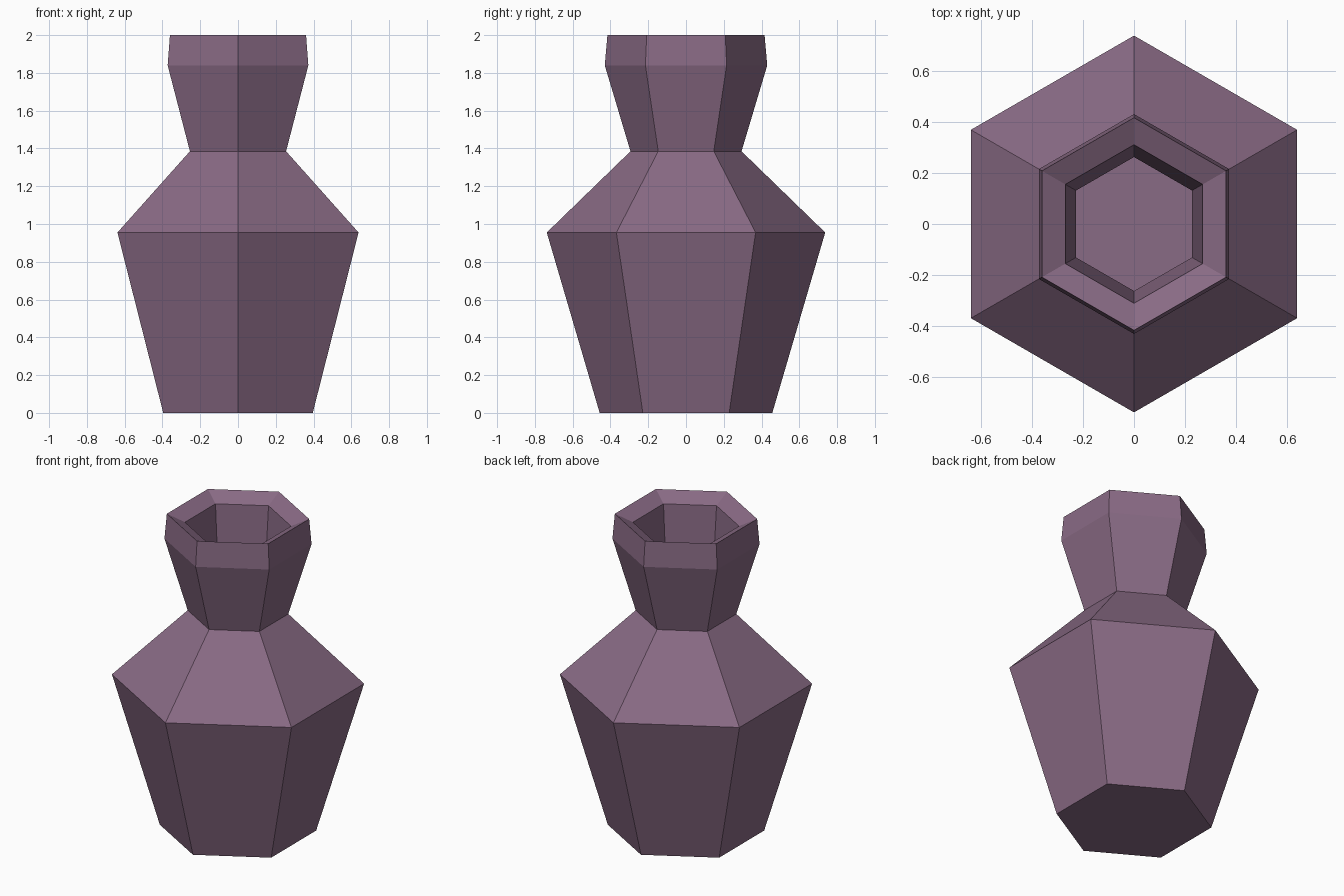
import bpy, bmesh, math

if "Cube" in bpy.data.objects:
    bpy.data.objects.remove(bpy.data.objects["Cube"])

SIDES = 6

# Plain mauve clay
clay = bpy.data.materials.new("mauve clay")
clay.diffuse_color = (0.25, 0.145, 0.233, 1.0)
clay.use_nodes = True
clay.node_tree.nodes["Principled BSDF"].inputs["Base Color"].default_value = clay.diffuse_color

# (radius, height) from the foot, up the outside, over the lip, down the inside
profile = [
    (0.457, 0.0), (0.737, 0.955), (0.294, 1.385), (0.43, 1.84), (0.416, 2.0),
    (0.31, 1.95), (0.262, 1.385), (0.69, 0.955), (0.43, 0.05),
]


def lathe(name, points, material):
    """Spin a profile into a flat-sided closed body with corners on the y axis."""
    bm = bmesh.new()
    rings = []
    for r, z in points:
        ring = []
        for i in range(SIDES):
            a = math.pi / 2 + i * math.tau / SIDES
            ring.append(bm.verts.new((r * math.cos(a), r * math.sin(a), z)))
        rings.append(ring)
    for low, high in zip(rings, rings[1:]):
        for i in range(SIDES):
            j = (i + 1) % SIDES
            bm.faces.new((low[i], low[j], high[j], high[i]))
    bm.faces.new(rings[0][::-1])   # underside
    bm.faces.new(rings[-1])        # inner floor
    bmesh.ops.recalc_face_normals(bm, faces=bm.faces)
    mesh = bpy.data.meshes.new(name)
    bm.to_mesh(mesh)
    bm.free()
    mesh.materials.append(material)
    obj = bpy.data.objects.new(name, mesh)
    bpy.context.collection.objects.link(obj)
    return obj


# Hollow vase body
lathe("vase", profile, clay)
